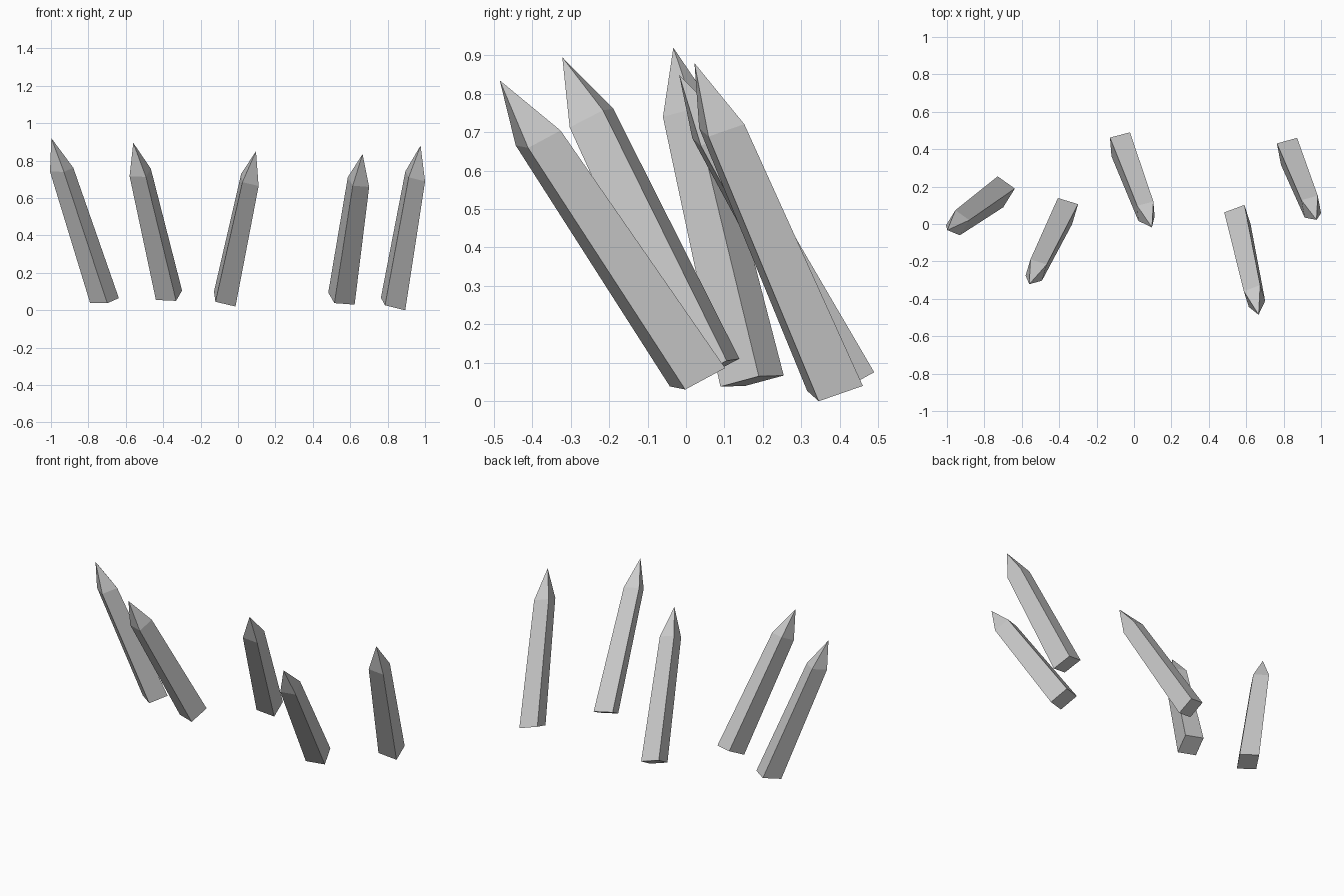
import bpy, bmesh
from mathutils import Vector

if "Cube" in bpy.data.objects:
    bpy.data.objects.remove(bpy.data.objects["Cube"])

SHOULDER = 0.806   # where the point starts along the axis
TAPER = 0.81       # shoulder size relative to the foot

# One stake: foot centre, tip, and the two foot edge vectors
stakes = [
    ((-0.714, 0.172, 0.052), (-0.998, -0.033, 0.92), (-0.092, 0.065, 0.002), (0.062, 0.100, 0.027)),
    ((-0.369, 0.069, 0.080), (-0.560, -0.322, 0.895), (0.108, -0.033, -0.005), (0.032, 0.107, 0.055)),
    ((-0.071, 0.426, 0.060), (0.096, -0.018, 0.85), (0.107, 0.028, -0.025), (-0.008, 0.100, 0.055)),
    ((0.553, 0.030, 0.062), (0.666, -0.485, 0.835), (0.108, 0.040, -0.008), (-0.033, 0.104, 0.056)),
    ((0.829, 0.388, 0.033), (0.976, 0.022, 0.88), (0.108, 0.030, -0.027), (-0.022, 0.115, 0.040)),
]


def make_stake(name, foot, tip, u, v):
    foot, tip, u, v = map(Vector, (foot, tip, u, v))
    bm = bmesh.new()

    def ring(centre, scale):
        return [bm.verts.new(centre + (u * a + v * b) * scale / 2)
                for a, b in ((-1, -1), (1, -1), (1, 1), (-1, 1))]

    low = ring(foot, 1.0)
    high = ring(foot.lerp(tip, SHOULDER), TAPER)
    apex = bm.verts.new(tip)
    bm.faces.new(low)
    for i in range(4):
        j = (i + 1) % 4
        bm.faces.new((low[i], low[j], high[j], high[i]))   # shaft side
        bm.faces.new((high[i], high[j], apex))             # point side
    bmesh.ops.recalc_face_normals(bm, faces=bm.faces[:])
    mesh = bpy.data.meshes.new(name)
    bm.to_mesh(mesh)
    bm.free()
    bpy.context.collection.objects.link(bpy.data.objects.new(name, mesh))


# Row of leaning stakes
for n, params in enumerate(stakes, 1):
    make_stake(f"stake_{n}", *params)
